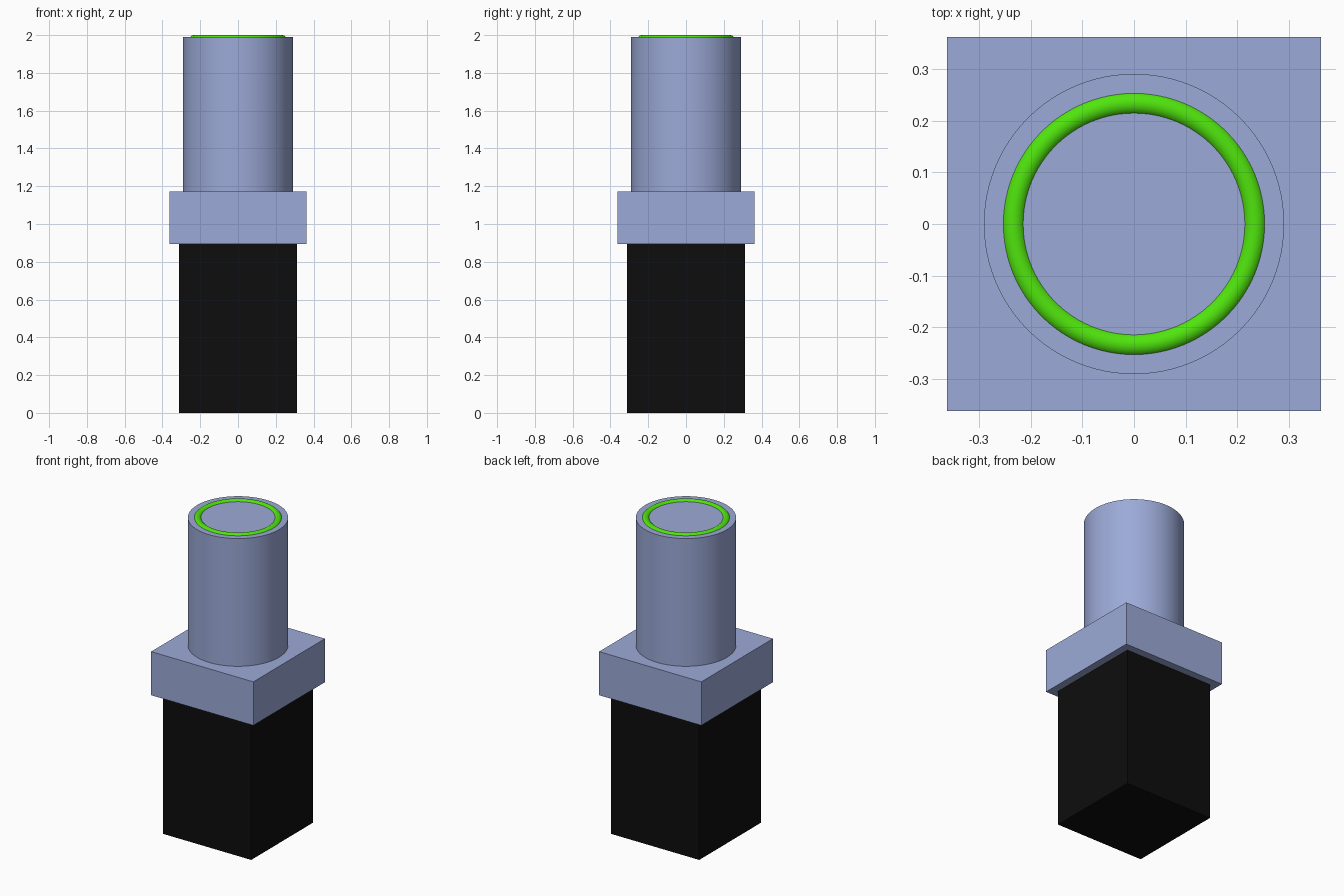
import bpy

default_cube = bpy.data.objects.get("Cube")
if default_cube:
    bpy.data.objects.remove(default_cube, do_unlink=True)


def make_material(name, color):
    mat = bpy.data.materials.new(name)
    mat.use_nodes = True
    mat.diffuse_color = color
    mat.node_tree.nodes["Principled BSDF"].inputs["Base Color"].default_value = color
    return mat


def finish(name, mat, smooth=False):
    obj = bpy.context.object
    obj.name = name
    obj.data.materials.append(mat)
    if smooth:
        bpy.ops.object.shade_smooth_by_angle()
    return obj


def square_block(name, width, bottom, top, mat):
    bpy.ops.mesh.primitive_cube_add(size=1, location=(0, 0, (bottom + top) / 2))
    bpy.context.object.scale = (width, width, top - bottom)
    bpy.ops.object.transform_apply(location=False, rotation=False, scale=True)
    return finish(name, mat)


steel = make_material("blue grey", (0.33, 0.40, 0.68, 1))
black = make_material("black", (0.004, 0.004, 0.004, 1))
green = make_material("bright green", (0.08, 0.78, 0.004, 1))

BASE_TOP, FLANGE_TOP, BARREL_TOP = 0.893, 1.172, 1.99

# Square body and the wider flange on top of it
square_block("base_block", 0.626, 0, BASE_TOP, black)
square_block("flange", 0.724, BASE_TOP, FLANGE_TOP, steel)

# Round barrel
bpy.ops.mesh.primitive_cylinder_add(
    vertices=96, radius=0.291, depth=BARREL_TOP - FLANGE_TOP,
    location=(0, 0, (BARREL_TOP + FLANGE_TOP) / 2))
finish("barrel", steel, smooth=True)

# Ring partly sunk into the barrel's end face
RING_RADIUS = 0.0235
bpy.ops.mesh.primitive_torus_add(
    major_radius=0.234, minor_radius=RING_RADIUS,
    major_segments=96, minor_segments=32, location=(0, 0, 2 - RING_RADIUS))
finish("light_ring", green, smooth=True)
